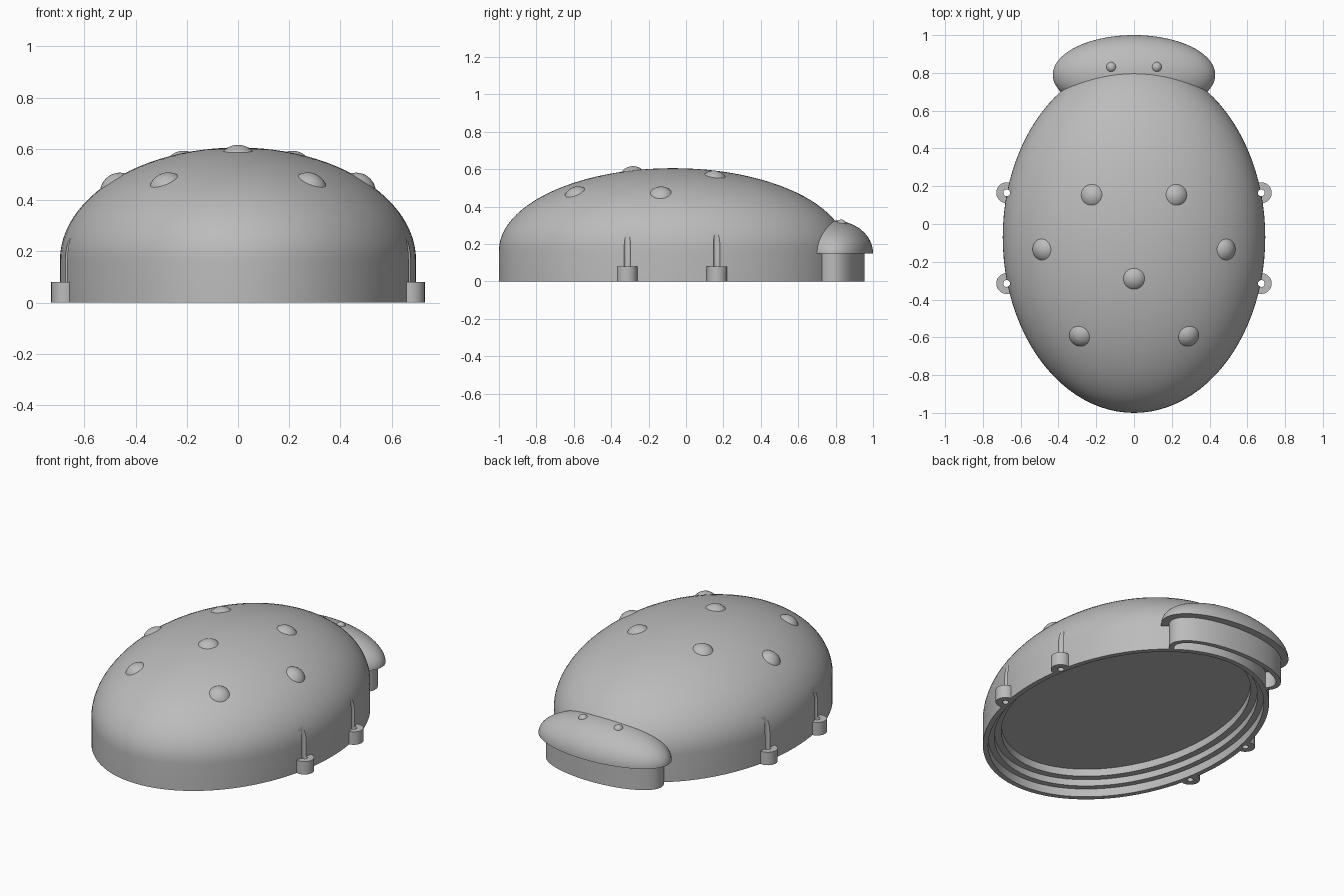
import bpy, bmesh, math
from mathutils import Vector

if "Cube" in bpy.data.objects:
    bpy.data.objects.remove(bpy.data.objects["Cube"], do_unlink=True)

# One plain grey for everything
grey = bpy.data.materials.new("plain_grey")
grey.use_nodes = True
colour = (0.5, 0.5, 0.5, 1)
grey.diffuse_color = colour
grey.node_tree.nodes["Principled BSDF"].inputs["Base Color"].default_value = colour

BODY = Vector((0.695, 0.93, 0.44))     # dome half sizes
BODY_Y, BODY_Z = -0.07, 0.165          # dome centre
HEAD = Vector((0.43, 0.21, 0.175))
HEAD_Y, HEAD_Z = 0.79, 0.15


def finish(name, bm):
    bmesh.ops.recalc_face_normals(bm, faces=bm.faces)
    mesh = bpy.data.meshes.new(name)
    bm.to_mesh(mesh)
    bm.free()
    mesh.materials.append(grey)
    obj = bpy.data.objects.new(name, mesh)
    bpy.context.collection.objects.link(obj)
    return obj


def turn(name, rings, x=0, y=0, n=96):
    """Closed solid of stacked ellipses (rx, ry, z), capped by end points."""
    bm = bmesh.new()
    loops = []
    for rx, ry, z in rings:
        angles = [2 * math.pi * i / n for i in range(n)]
        loops.append([bm.verts.new((x + rx * math.cos(a), y + ry * math.sin(a), z))
                      for a in angles])
    for low, high in zip(loops, loops[1:]):
        for i in range(n):
            j = (i + 1) % n
            bm.faces.new((low[i], low[j], high[j], high[i]))
    for loop, ring in ((loops[0], rings[0]), (loops[-1], rings[-1])):
        pole = bm.verts.new((x, y, ring[2] if ring is rings[0] else TOP[name]))
        for i in range(n):
            bm.faces.new((loop[i], loop[(i + 1) % n], pole))
    return finish(name, bm)


TOP = {}


def dome(size, base, steps=24):
    angles = [math.pi / 2 * i / steps for i in range(steps)]
    return [(size.x * math.cos(a), size.y * math.cos(a), base + size.z * math.sin(a))
            for a in angles]


def inset(size, steps):
    return [(size.x - d, size.y - d, z) for d, z in steps]


def cylinder(name, rx, ry, z0, z1, x=0, y=0, n=48):
    TOP[name] = z1
    return turn(name, [(rx, ry, z0), (rx, ry, z1)], x, y, n)


def cut(obj, cutter):
    mod = obj.modifiers.new("cut", 'BOOLEAN')
    mod.operation = 'DIFFERENCE'
    mod.solver = 'EXACT'
    mod.object = cutter
    bpy.context.view_layer.objects.active = obj
    bpy.ops.object.modifier_apply(modifier=mod.name)


def smooth(obj):
    bpy.ops.object.select_all(action='DESELECT')
    obj.select_set(True)
    bpy.context.view_layer.objects.active = obj
    bpy.ops.object.shade_smooth_by_angle(angle=math.radians(30))


def ball(name, centre, radius):
    bm = bmesh.new()
    bmesh.ops.create_uvsphere(bm, u_segments=32, v_segments=20, radius=radius)
    bmesh.ops.translate(bm, verts=bm.verts, vec=centre)
    smooth(finish(name, bm))


# Shell: stepped hollow underneath, straight wall, domed top
TOP["shell"] = BODY_Z + BODY.z
under = [(0.105, 0.135), (0.105, 0.09), (0.065, 0.09), (0.065, 0.05),
         (0.03, 0.05), (0.03, 0), (0, 0)]
shell = turn("shell", inset(BODY, under) + dome(BODY, BODY_Z), y=BODY_Y)

# Head: hollow skirt under an overhanging dome
TOP["head"] = HEAD_Z + HEAD.z
under = [(0.075, 0.1), (0.075, 0), (0.045, 0), (0.045, HEAD_Z)]
head = turn("head", inset(HEAD, under) + dome(HEAD, HEAD_Z), y=HEAD_Y)

# Keep the inside of the shell clear of head and feet
clear = cylinder("inner_cutter", BODY.x - 0.02, BODY.y - 0.02, -0.1, 0.14, 0, BODY_Y, 96)
clear.hide_render = True
cut(head, clear)

# Feet with vertical holes that also groove the shell wall
for side, sx in (("left", 1), ("right", -1)):
    for place, y in (("front", -0.315), ("back", 0.165)):
        x = 0.674 * sx
        foot = cylinder(f"{place}_{side}_foot", 0.055, 0.055, 0, 0.08, x, y)
        drill = cylinder("drill_cutter", 0.018, 0.018, -0.1, 0.45, x, y, 24)
        drill.hide_render = True
        for part in (foot, shell):
            cut(part, drill)
        cut(foot, clear)
        smooth(foot)
        bpy.data.objects.remove(drill, do_unlink=True)
bpy.data.objects.remove(clear, do_unlink=True)
smooth(shell)
smooth(head)

# Raised spots, sunk along the dome's normal
spots = [(0, -0.29)]
for sx in (1, -1):
    spots += [(0.225 * sx, 0.155), (0.49 * sx, -0.135), (0.29 * sx, -0.595)]
for i, (x, y) in enumerate(spots):
    dy = y - BODY_Y
    h = BODY.z * math.sqrt(1 - (x / BODY.x) ** 2 - (dy / BODY.y) ** 2)
    normal = Vector((x / BODY.x ** 2, dy / BODY.y ** 2, h / BODY.z ** 2)).normalized()
    ball(f"spot_{i + 1}", Vector((x, y, BODY_Z + h)) - normal * 0.054, 0.077)

# Eyes
for side, sx in (("left", 1), ("right", -1)):
    ball(f"{side}_eye", Vector((0.12 * sx, 0.83, 0.302)), 0.028)
